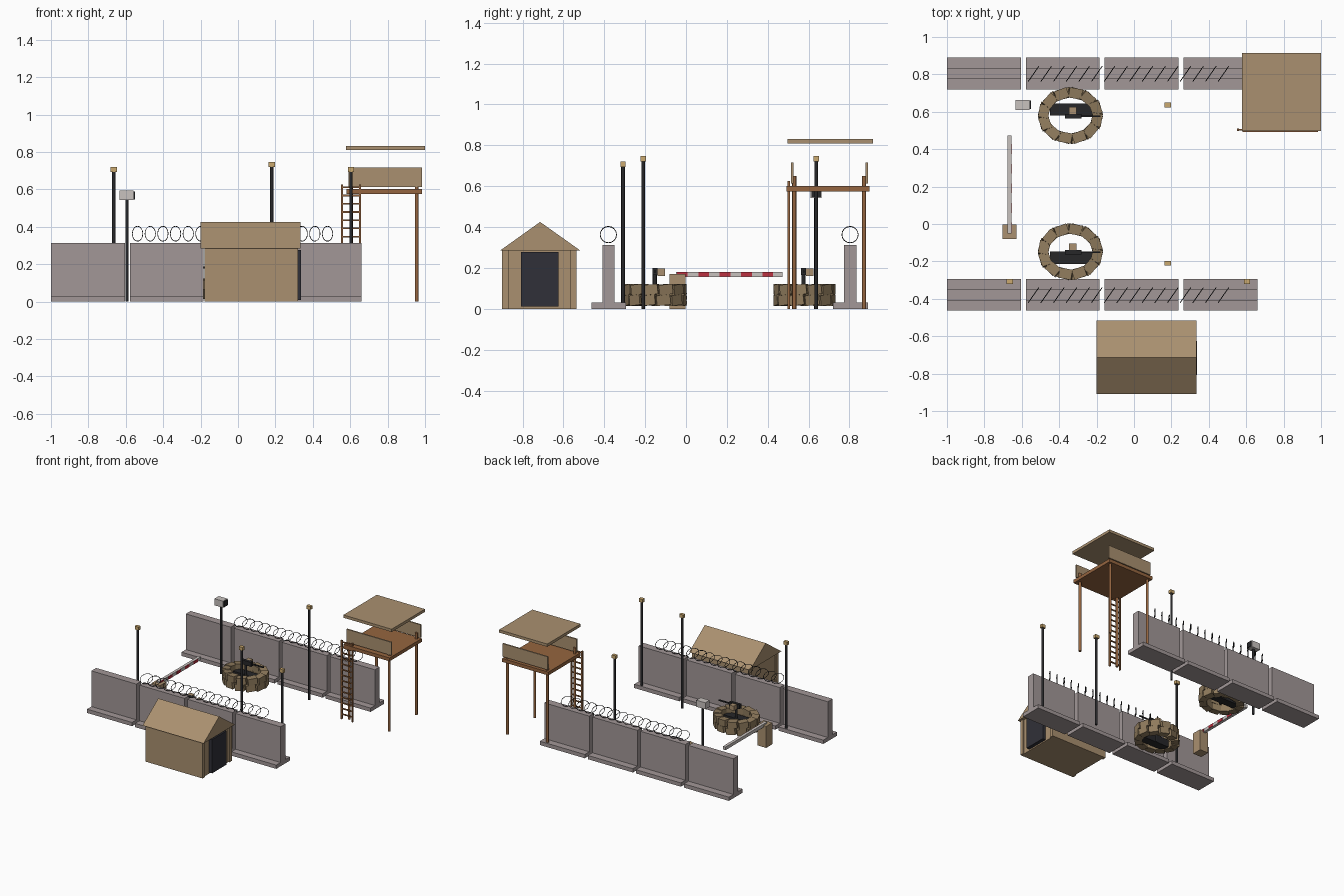
import bpy, bmesh
from math import sin, cos, pi, radians
from mathutils import Matrix, Vector

if "Cube" in bpy.data.objects:
    bpy.data.objects.remove(bpy.data.objects["Cube"])


def material(name, r, g, b):
    m = bpy.data.materials.new(name)
    m.diffuse_color = (r, g, b, 1)
    m.use_nodes = True
    m.node_tree.nodes["Principled BSDF"].inputs["Base Color"].default_value = m.diffuse_color
    return m


CONCRETE = material("concrete", 0.36, 0.31, 0.31)
TAN = material("tan_wood", 0.40, 0.28, 0.16)
BROWN = material("brown_wood", 0.30, 0.13, 0.05)
BAG = material("burlap", 0.28, 0.20, 0.11)
BLACK = material("black_metal", 0.02, 0.02, 0.022)
DOOR = material("door_dark", 0.03, 0.03, 0.04)
LAMP = material("lamp", 0.60, 0.40, 0.16)
WHITE = material("white_paint", 0.58, 0.54, 0.52)
RED = material("red_paint", 0.50, 0.03, 0.05)


def finish(name, bm, mat):
    me = bpy.data.meshes.new(name)
    bm.to_mesh(me)
    bm.free()
    me.materials.append(mat)
    ob = bpy.data.objects.new(name, me)
    bpy.context.collection.objects.link(ob)
    return ob


def add_box(bm, x0, x1, y0, y1, z0, z1):
    c = Vector(((x0 + x1) / 2, (y0 + y1) / 2, (z0 + z1) / 2))
    s = Matrix.Diagonal((x1 - x0, y1 - y0, z1 - z0, 1))
    bmesh.ops.create_cube(bm, size=1, matrix=Matrix.Translation(c) @ s)


def boxes(name, mat, *dims):
    bm = bmesh.new()
    for d in dims:
        add_box(bm, *d)
    return finish(name, bm, mat)


def pole(name, mat, x, y, z0, z1, r=0.009):
    bm = bmesh.new()
    bmesh.ops.create_cone(bm, cap_ends=True, segments=10, radius1=r, radius2=r, depth=z1 - z0,
                          matrix=Matrix.Translation((x, y, (z0 + z1) / 2)))
    ob = finish(name, bm, mat)
    for p in ob.data.polygons:
        p.use_smooth = len(p.vertices) == 4
    return ob


# Concrete wall rows with foot slabs, and razor wire loops on top
for side, yc in (("front", -0.38), ("back", 0.803)):
    for i in range(4):
        x = -1 + i * 0.4215
        boxes(f"{side}_wall_{i}", CONCRETE,
              (x, x + 0.395, yc - 0.083, yc + 0.087, 0, 0.03),
              (x, x + 0.395, yc - 0.029, yc + 0.031, 0.03, 0.313))
    wire = bpy.data.curves.new(f"{side}_razor_wire", 'CURVE')
    wire.dimensions = '3D'
    wire.bevel_depth = 0.0022
    wire.bevel_resolution = 0
    for i in range(16):
        sp = wire.splines.new('POLY')
        sp.points.add(15)
        sp.use_cyclic_u = True
        for k, p in enumerate(sp.points):
            a = 2 * pi * k / 16
            p.co = (-0.537 + 0.0677 * i + 0.028 * cos(a), yc + 0.04 * cos(a),
                    0.363 + 0.04 * sin(a), 1)
    wire.materials.append(BLACK)
    bpy.context.collection.objects.link(bpy.data.objects.new(f"{side}_razor_wire", wire))

# Guard booth: recessed core, end walls, door and solid gable roof
boxes("booth_walls", TAN,
      (-0.17, 0.31, -0.87, -0.565, 0, 0.285),
      (-0.18, 0.32, -0.9, -0.87, 0, 0.285),
      (-0.18, 0.32, -0.565, -0.535, 0, 0.285))
boxes("booth_door", DOOR, (0.31, 0.338, -0.807, -0.625, 0.01, 0.277))
bm = bmesh.new()
gable = [bm.verts.new((-0.2, y, z)) for y, z in ((-0.91, 0.285), (-0.517, 0.285), (-0.714, 0.425))]
face = bm.faces.new(gable)
ext = bmesh.ops.extrude_face_region(bm, geom=[face], use_keep_orig=True)
bmesh.ops.translate(bm, vec=(0.535, 0, 0), verts=[v for v in ext["geom"] if isinstance(v, bmesh.types.BMVert)])
bmesh.ops.recalc_face_normals(bm, faces=bm.faces)
finish("booth_roof", bm, TAN)

# Watchtower: legs, deck, two parapets and roof
for x in (0.605, 0.955):
    for y in (0.53, 0.872):
        pole("tower_leg", BROWN, x, y, 0, 0.65, 0.01)
boxes("tower_deck", BROWN, (0.58, 0.985, 0.492, 0.897, 0.575, 0.602))
boxes("tower_parapets", TAN,
      (0.592, 0.985, 0.514, 0.525, 0.613, 0.717),
      (0.592, 0.985, 0.879, 0.89, 0.613, 0.717))
boxes("tower_roof", TAN, (0.577, 1.0, 0.497, 0.915, 0.81, 0.832))

# Ladder
boxes("ladder", BROWN,
      (0.552, 0.562, 0.498, 0.51, 0, 0.625), (0.647, 0.657, 0.498, 0.51, 0, 0.625),
      *[(0.555, 0.655, 0.5, 0.508, z, z + 0.009) for z in [0.035 + 0.044 * i for i in range(14)]])

# Lamp poles
for x, y, z in ((-0.664, -0.308, 0.72), (0.604, -0.308, 0.72), (0.18, -0.21, 0.747), (0.18, 0.637, 0.747)):
    pole("lamp_pole", BLACK, x, y, 0, z - 0.025)
    boxes("lamp_head", LAMP, (x - 0.017, x + 0.017, y - 0.013, y + 0.013, z - 0.026, z))

# Floodlight box on a post
pole("floodlight_post", BLACK, -0.594, 0.636, 0, 0.545)
boxes("floodlight_box", WHITE, (-0.634, -0.558, 0.61, 0.664, 0.542, 0.594))
boxes("floodlight_lens", BLACK, (-0.558, -0.551, 0.614, 0.66, 0.546, 0.59))

# Barrier gate with red stripes on the outer face
boxes("barrier_post", TAN, (-0.702, -0.627, -0.08, -0.002, 0, 0.17))
boxes("barrier_arm", WHITE, (-0.677, -0.655, -0.05, 0.472, 0.156, 0.181))
boxes("barrier_stripes", RED,
      *[(-0.66, -0.652, y, y + 0.052, 0.157, 0.18) for y in [-0.045 + 0.105 * i for i in range(5)]])

# Sandbag rings, each with a mounted gun and a low bench
for side, yc, s in (("front", -0.148, -1), ("back", 0.58, 1)):
    bm = bmesh.new()
    for layer, z in enumerate((0.042, 0.094)):
        for k in range(12):
            a = radians(15 + 30 * k + 5 * layer)
            pos = (-0.34 + 0.143 * cos(a), yc + 0.12 * sin(a), z)
            mat = (Matrix.Translation(pos) @ Matrix.Rotation(a, 4, 'Z')
                   @ Matrix.Rotation(radians(6), 4, 'X') @ Matrix.Diagonal((0.055, 0.07, 0.05, 1)))
            bmesh.ops.create_cube(bm, size=1, matrix=mat)
    finish(f"{side}_sandbag_ring", bm, BAG)
    y0, y1 = sorted((yc, yc + s * 0.065))
    boxes(f"{side}_bench", BLACK, (-0.45, -0.21, y0, y1, 0.02, 0.08))
    pole(f"{side}_gun_stand", BLACK, -0.335, yc - 0.005, 0.02, 0.17, 0.01)
    boxes(f"{side}_gun", BLACK,
          (-0.37, -0.28, yc - 0.016, yc + 0.008, 0.165, 0.2),
          (-0.28, -0.18, yc - 0.008, yc, 0.178, 0.188))
    boxes(f"{side}_ammo_box", TAN, (-0.348, -0.308, yc + 0.008, yc + 0.045, 0.16, 0.197))
